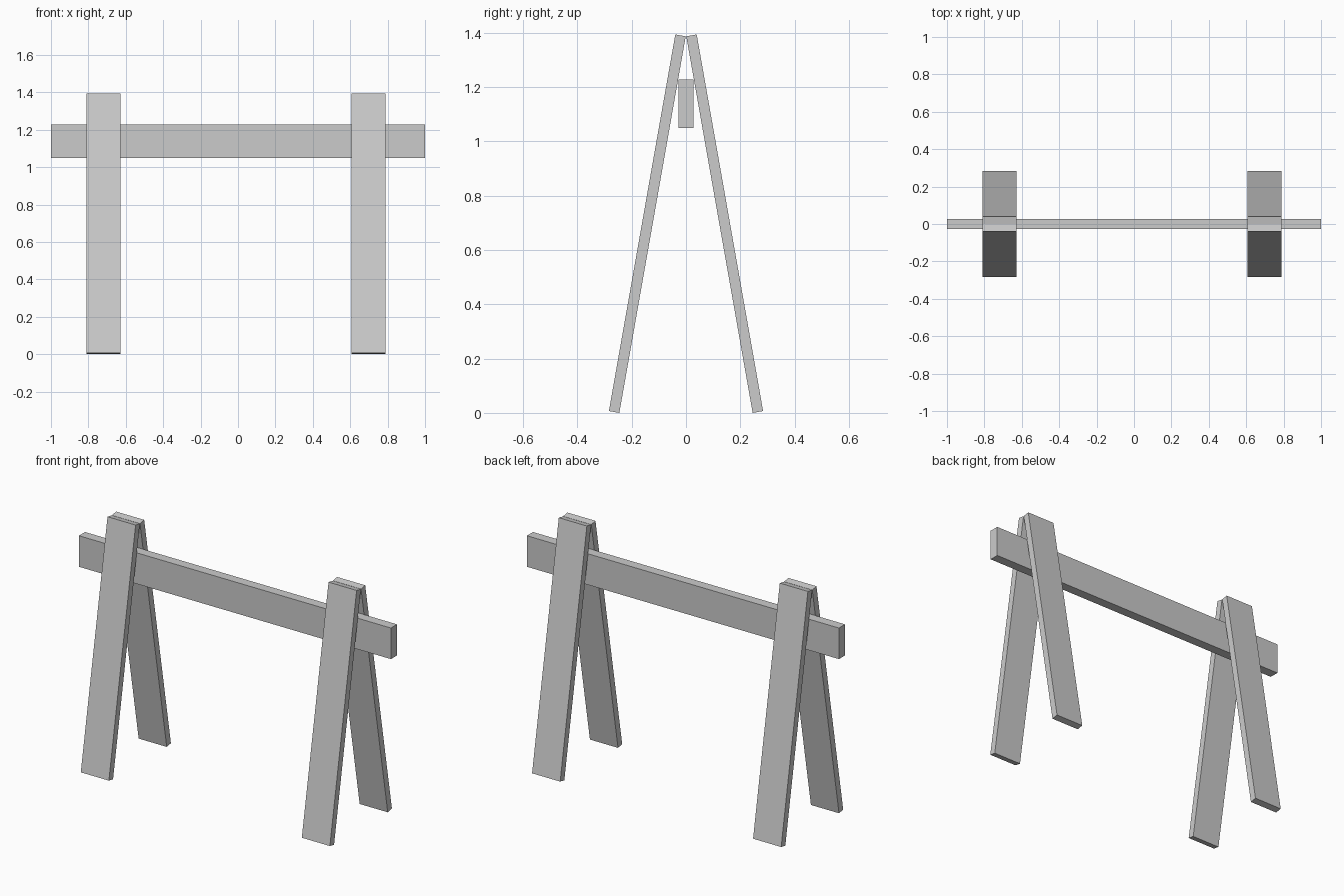
import bpy
from math import radians, sin, cos

if "Cube" in bpy.data.objects:
    bpy.data.objects.remove(bpy.data.objects["Cube"])

TILT = radians(10)
LEG_W, LEG_T, LEG_L = 0.18, 0.039, 1.409


def board(name, size, loc, tilt=0.0):
    bpy.ops.mesh.primitive_cube_add(size=1, location=loc, rotation=(tilt, 0, 0))
    ob = bpy.context.object
    ob.name = name
    ob.scale = size
    bpy.ops.object.transform_apply(location=False, rotation=False, scale=True)
    return ob


# Horizontal rail
board("cross_beam", (2.0, 0.056, 0.18), (0, 0, 1.139))

# Leaning leg pairs that meet at the top
leg_y = (LEG_L * sin(TILT) + LEG_T * cos(TILT)) / 2 + 0.001
leg_z = (LEG_L * cos(TILT) + LEG_T * sin(TILT)) / 2
for end, x in (("left", -0.719), ("right", 0.698)):
    for side, s in (("front", -1), ("back", 1)):
        board(f"{side}_{end}_leg", (LEG_W, LEG_T, LEG_L),
              (x, s * leg_y, leg_z), s * TILT)
